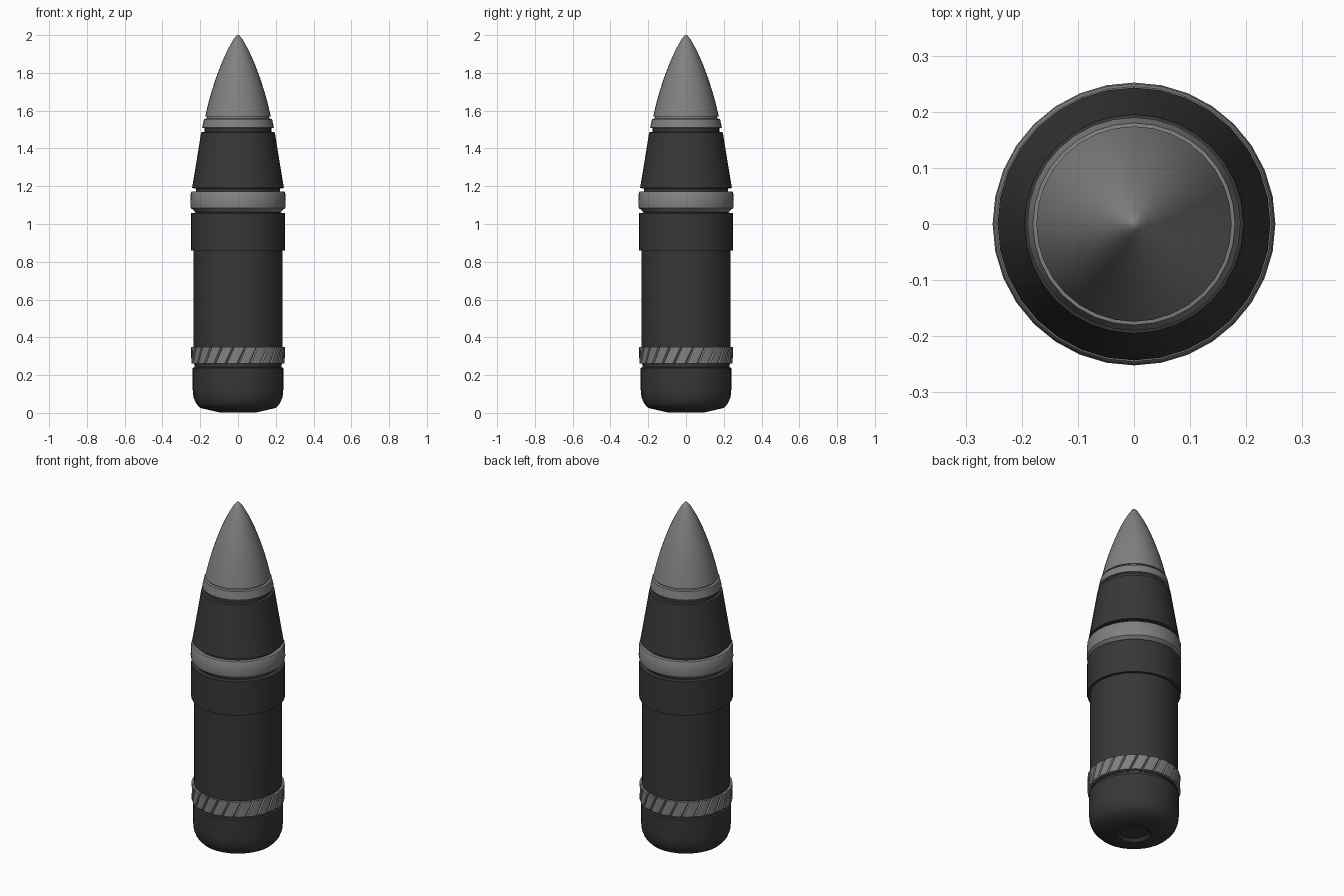
import bpy, bmesh, math

if "Cube" in bpy.data.objects:
    bpy.data.objects.remove(bpy.data.objects["Cube"])

N = 32


def material(name, v):
    m = bpy.data.materials.new(name)
    m.diffuse_color = (v, v, v, 1)
    m.use_nodes = True
    m.node_tree.nodes["Principled BSDF"].inputs["Base Color"].default_value = m.diffuse_color
    return m


dark = material("dark grey paint", 0.038)
light = material("light grey metal", 0.22)


def finish(bm, name, mat, angle):
    bmesh.ops.recalc_face_normals(bm, faces=bm.faces)
    me = bpy.data.meshes.new(name)
    bm.to_mesh(me)
    bm.free()
    me.materials.append(mat)
    ob = bpy.data.objects.new(name, me)
    bpy.context.collection.objects.link(ob)
    bpy.ops.object.select_all(action='DESELECT')
    ob.select_set(True)
    bpy.context.view_layer.objects.active = ob
    bpy.ops.object.shade_smooth_by_angle(angle=math.radians(angle))
    return ob


def lathe(name, profile, mat, angle=35):
    """Closed solid turned around z from (radius, z) points, bottom to top."""
    bm = bmesh.new()
    rings = [[bm.verts.new((r * math.cos(2 * math.pi * i / N),
                            r * math.sin(2 * math.pi * i / N), z))
              for i in range(N)] for r, z in profile]
    for a, b in zip(rings, rings[1:]):
        for i in range(N):
            j = (i + 1) % N
            bm.faces.new((a[i], a[j], b[j], b[i]))
    bm.faces.new(rings[0][::-1])
    bm.faces.new(rings[-1])
    return finish(bm, name, mat, angle)


# Rounded base with a shallow hollow underneath
lathe("base", [(0.075, 0.02), (0.09, 0.004), (0.10, 0.003), (0.20, 0.026), (0.222, 0.05),
               (0.236, 0.083), (0.24, 0.125), (0.24, 0.238), (0.23, 0.242),
               (0.23, 0.262)], dark)
# Main body and the thicker collar
lathe("body", [(0.233, 0.255), (0.235, 0.34), (0.235, 0.87)], dark)
lathe("collar", [(0.235, 0.86), (0.25, 0.86), (0.25, 1.058), (0.225, 1.06),
                 (0.225, 1.075)], dark)
# Light middle ring
lathe("middle_ring", [(0.225, 1.063), (0.25, 1.085), (0.252, 1.10), (0.25, 1.165),
                      (0.245, 1.172), (0.22, 1.172)], light)
# Tapered shoulder with grooves above and below
lathe("shoulder", [(0.222, 1.165), (0.222, 1.188), (0.243, 1.19), (0.22, 1.33),
                   (0.195, 1.485), (0.178, 1.488), (0.178, 1.515)], dark)
# Light neck ring
lathe("neck_ring", [(0.178, 1.508), (0.190, 1.51), (0.180, 1.556), (0.166, 1.558),
                    (0.164, 1.575)], light)
# Ogive nose
lathe("nose", [(0.174, 1.568), (0.157, 1.64), (0.139, 1.705), (0.116, 1.775),
               (0.090, 1.845), (0.059, 1.915), (0.026, 1.975), (0.009, 1.997),
               (0.003, 2.0)], light)

# Engraved band with slanted teeth
bm = bmesh.new()
TEETH, TWIST = 24, 0.17
steps = [(0.0, 0.237), (0.1, 0.247), (0.5, 0.249), (0.9, 0.247)]
loops = []
for r0, z, t in ((0.23, 0.262, 0), (None, 0.262, 0), (None, 0.35, 1), (0.23, 0.35, 1)):
    loop = []
    for k in range(TEETH):
        for f, r in steps:
            a = 2 * math.pi * (k + f) / TEETH + TWIST * t
            rr = r0 or r
            loop.append(bm.verts.new((rr * math.cos(a), rr * math.sin(a), z)))
    loops.append(loop)
n = len(loops[0])
for q in range(4):
    a, b = loops[q], loops[(q + 1) % 4]
    for i in range(n):
        j = (i + 1) % n
        bm.faces.new((a[i], a[j], b[j], b[i]))
finish(bm, "engraved_band", light, 20)
